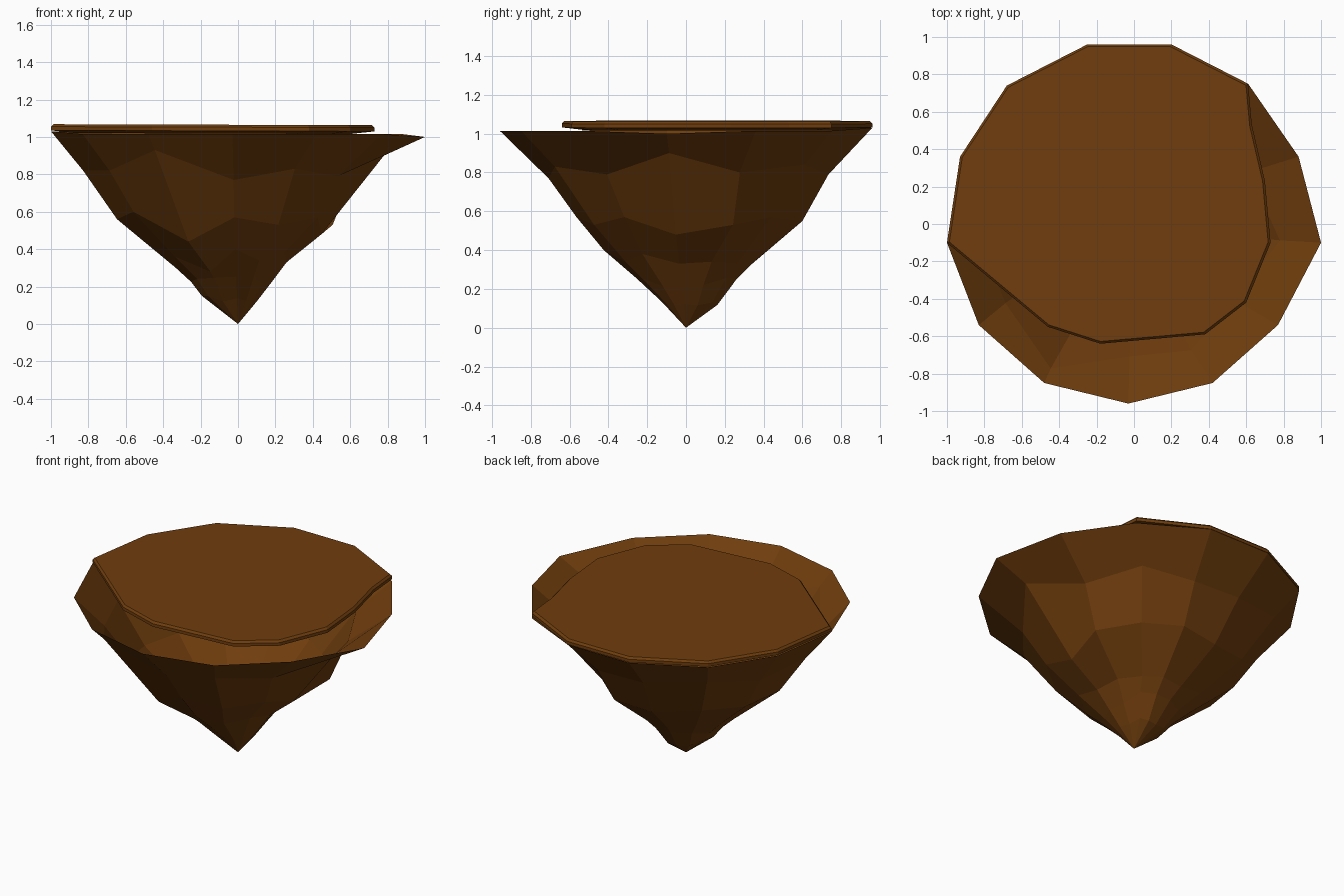
import bpy, bmesh, random

if "Cube" in bpy.data.objects:
    bpy.data.objects.remove(bpy.data.objects["Cube"])
random.seed(4)

mat = bpy.data.materials.new("earth_brown")
mat.diffuse_color = (0.16, 0.047, 0.004, 1)
mat.use_nodes = True
mat.node_tree.nodes["Principled BSDF"].inputs["Base Color"].default_value = mat.diffuse_color

def make(name, rings, tip=None):
    """Skin rings from bottom to top; start from a tip point (open top) or cap both ends."""
    bm = bmesh.new()
    vs = [[bm.verts.new(p) for p in r] for r in rings]
    n = len(rings[0])
    for a, b in zip(vs, vs[1:]):
        for i in range(n):
            j = (i + 1) % n
            bm.faces.new((a[i], a[j], b[j], b[i]))
    if tip:
        t = bm.verts.new(tip)
        for i in range(n):
            bm.faces.new((t, vs[0][(i + 1) % n], vs[0][i]))
    else:
        bm.faces.new(vs[0][::-1])
        bm.faces.new(vs[-1])
    me = bpy.data.meshes.new(name)
    bm.to_mesh(me)
    bm.free()
    me.materials.append(mat)
    ob = bpy.data.objects.new(name, me)
    bpy.context.collection.objects.link(ob)

# Rim of the rock, counter-clockwise from the right
rim = [(1, -.10), (.88, .36), (.61, .75), (.20, .96), (-.25, .96), (-.68, .74), (-.93, .36),
       (-1, -.10), (-.83, -.54), (-.48, -.85), (-.03, -.96), (.42, -.85), (.77, -.54)]

# Silhouette: z, x min, x max, y min, y max
table = [(0, 0, 0, 0, 0), (.12, -.17, .10, -.11, .165), (.25, -.27, .20, -.25, .26),
         (.33, -.37, .26, -.34, .34), (.43, -.49, .38, -.46, .46), (.55, -.64, .54, -.55, .60),
         (.8, -.81, .70, -.73, .74), (.9, -.90, .78, -.84, .84), (1.01, -1, 1, -.96, .96)]

def on_rock(x, y, z, bulge=1):
    for a, b in zip(table, table[1:]):
        if z <= b[0]:
            t = (z - a[0]) / (b[0] - a[0])
            _, x0, x1, y0, y1 = [p + (q - p) * t for p, q in zip(a, b)]
            return (bulge * x * (x1 if x > 0 else -x0),
                    bulge * y / .96 * (y1 if y > 0 else -y0), z)

# Open rock shell tapering to a point, uneven facet heights per column
levels = [[.14 + random.uniform(-.03, .02) for _ in rim],
          [.24 + random.uniform(-.03, .02) for _ in rim],
          [.33, .34, .33, .33, .32, .36, .35, .30, .36, .28, .40, .34, .38],
          [.48, .53, .57, .55, .53, .58, .55, .56, .60, .44, .57, .53, .57],
          [.90, .80, .84, .79, .80, .86, .78, .82, .82, .93, .77, .83, .79]]
rings = []
for k, level in enumerate(levels):
    bulges = {1: 1.12, 2: .92, 9: 1.1} if k == 3 else {}
    rings.append([on_rock(x, y, z, bulges.get(i, 1))
                  for i, ((x, y), z) in enumerate(zip(rim, level))])
rings.append([(x, y, 1.0 if i == 0 else 1.03 if 3 <= i <= 7 else 1.015)
              for i, (x, y) in enumerate(rim)])
make("rock_body", rings, (0, 0, 0))

# Thin ground slab with bevelled top and sunken underside, sharing the rim at back and left
slab = [(.61, .75), (.20, .96), (-.25, .96), (-.68, .74), (-.93, .36), (-1, -.10), (-.46, -.55),
        (-.18, -.64), (.38, -.59), (.60, -.42), (.73, -.10), (.70, .23), (.63, .53)]
cx, cy = -.13, .16
make("ground_slab", [[(cx + (x - cx) * s, cy + (y - cy) * s, z - .003 * x) for x, y in slab]
                     for s, z in ((.85, 1.018), (1, 1.032), (1, 1.052), (.985, 1.065))])
